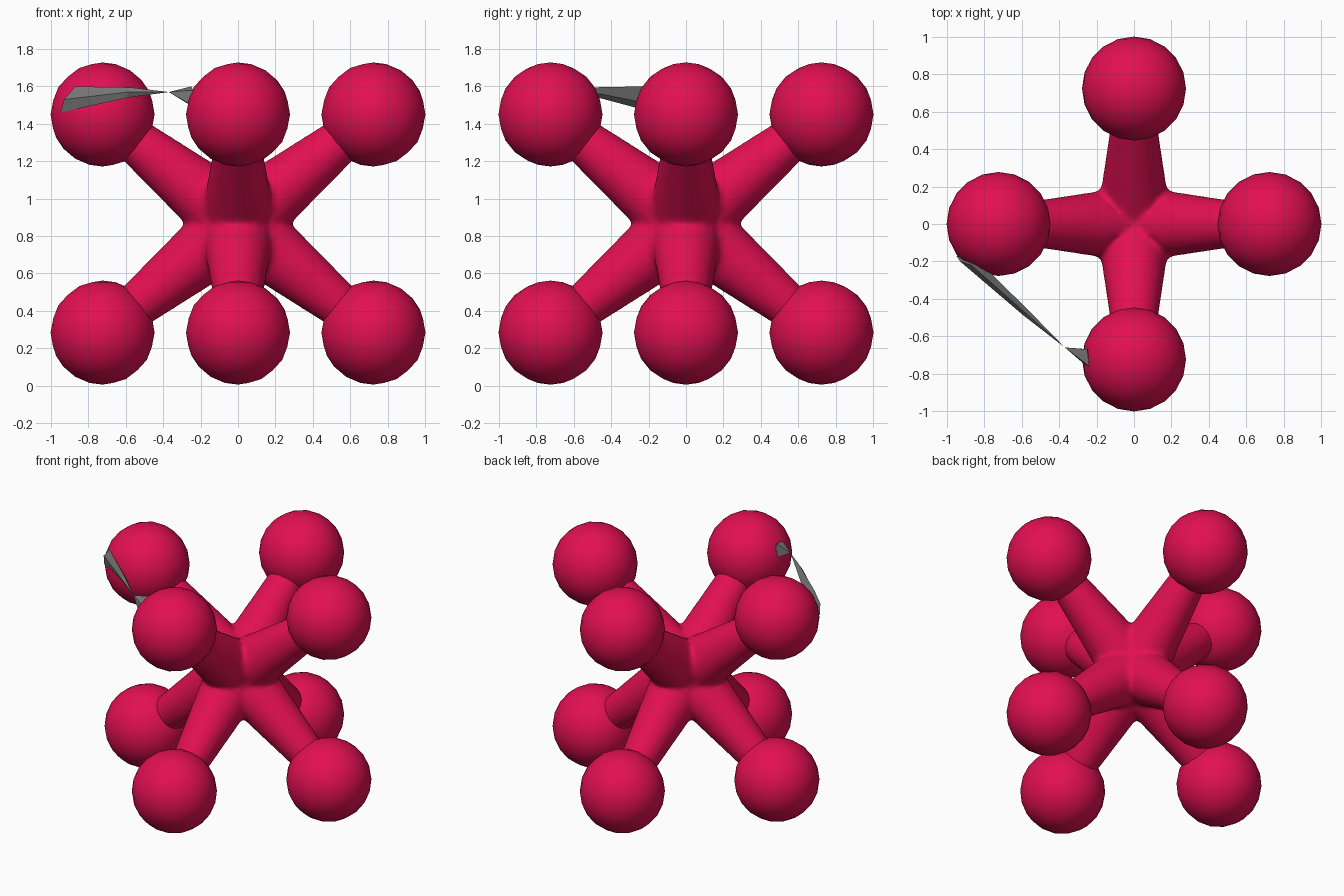
import bpy, bmesh, math
from mathutils import Vector

if "Cube" in bpy.data.objects:
    bpy.data.objects.remove(bpy.data.objects["Cube"])


def material(name, rgb):
    m = bpy.data.materials.new(name)
    m.diffuse_color = (*rgb, 1)
    m.use_nodes = True
    m.node_tree.nodes["Principled BSDF"].inputs["Base Color"].default_value = m.diffuse_color
    return m


crimson = material("crimson", (0.76, 0.005, 0.085))
grey = material("grey", (0.2, 0.2, 0.2))


def add_object(name, bm, mat, smooth=True):
    bmesh.ops.recalc_face_normals(bm, faces=bm.faces)
    for f in bm.faces:
        f.smooth = smooth
    mesh = bpy.data.meshes.new(name)
    bm.to_mesh(mesh)
    bm.free()
    ob = bpy.data.objects.new(name, mesh)
    mesh.materials.append(mat)
    bpy.context.collection.objects.link(ob)
    return ob


CENTRE = Vector((0, 0, 0.867))
REACH, RADIUS = 0.724, 0.278
balls = [Vector((REACH * math.cos(k * math.pi / 2), REACH * math.sin(k * math.pi / 2), z))
         for z in (0.284, 1.45) for k in range(4)]

# Balls at the eight ends
for i, c in enumerate(balls):
    bm = bmesh.new()
    bmesh.ops.create_icosphere(bm, subdivisions=3, radius=RADIUS)
    bmesh.ops.translate(bm, verts=bm.verts, vec=c)
    add_object(f"end_ball_{i + 1}", bm, crimson)

# Tapered arms meeting in the middle, fused into one softened body
bm = bmesh.new()
LENGTH = 0.8
for c in balls:
    d = (c - CENTRE).normalized()
    made = bmesh.ops.create_cone(bm, cap_ends=True, segments=20,
                                 radius1=0.203, radius2=0.110, depth=LENGTH)["verts"]
    bmesh.ops.rotate(bm, verts=made, matrix=d.to_track_quat('Z', 'Y').to_matrix())
    bmesh.ops.translate(bm, verts=made, vec=CENTRE + d * LENGTH / 2)
arms = add_object("crossed_arms", bm, crimson)
remesh = arms.modifiers.new("fuse", 'REMESH')
remesh.mode = 'VOXEL'
remesh.voxel_size = 0.018
remesh.use_smooth_shade = True
soften = arms.modifiers.new("soften", 'SMOOTH')
soften.factor = 0.5
soften.iterations = 6


def shard(name, rings, tip):
    """Faceted spike: rings of equal point count, closed to a tip."""
    bm = bmesh.new()
    loops = [[bm.verts.new(p) for p in ring] for ring in rings]
    n = len(loops[0])
    end = bm.verts.new(tip)
    bm.faces.new(loops[0])
    for a, b in zip(loops, loops[1:]):
        for i in range(n):
            j = (i + 1) % n
            bm.faces.new((a[i], a[j], b[j], b[i]))
    for i in range(n):
        bm.faces.new((loops[-1][i], loops[-1][(i + 1) % n], end))
    add_object(name, bm, grey, smooth=False)


# Thin grey spikes joining the left and front upper balls
tip = (-0.37, -0.66, 1.57)
shard("long_spike",
      [[(-0.95, -0.17, 1.46), (-0.93, -0.20, 1.53), (-0.87, -0.22, 1.60), (-0.82, -0.21, 1.51)],
       [(-0.59, -0.47, 1.54), (-0.59, -0.49, 1.57), (-0.575, -0.48, 1.595), (-0.565, -0.46, 1.56)]],
      tip)
shard("short_spike",
      [[(-0.25, -0.67, 1.60), (-0.24, -0.67, 1.49), (-0.23, -0.78, 1.49), (-0.24, -0.76, 1.58)]],
      tip)
